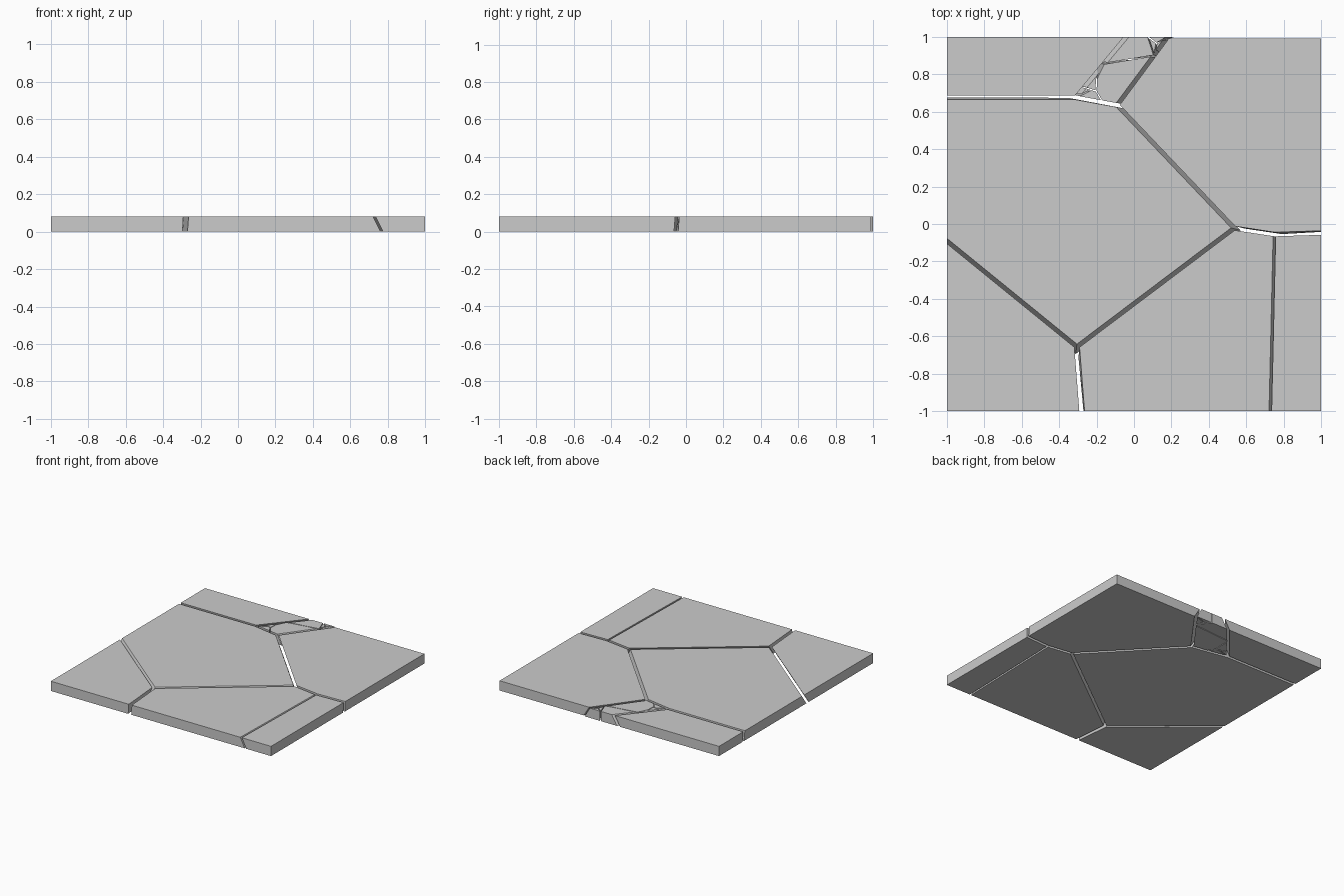
import bpy, bmesh
from mathutils import Vector

if "Cube" in bpy.data.objects:
    bpy.data.objects.remove(bpy.data.objects["Cube"])

H = 0.08        # slab thickness
GAP = 0.011     # half width of the main cracks
FINE = 0.003    # half width of the cracks between shards

# Crack junctions: top x, top y, shift of the bottom end in x and y
N = {
    "sw": (-1, -1, 0, 0), "se": (1, -1, 0, 0), "ne": (1, 1, 0, 0), "nw": (-1, 1, 0, 0),
    "l1": (-1, -.09, 0, -.058), "l2": (-1, .675, 0, .012), "r1": (1, -.047, 0, -.006),
    "f1": (-.278, -1, -.006, 0), "f2": (.728, -1, .04, 0),
    "x": (-.04, 1, -.047, 0), "v": (.075, 1, 0, 0), "e": (.18, 1, .05, 0),
    "j1": (-.305, -.655, -.006, -.053), "j2": (.535, -.022, .05, -.0126),
    "j3": (.75, -.055, .04, -.01), "q": (-.09, .635, .0455, -.008),
    "p": (-.31, .675, -.04, .01), "s": (-.165, .648, 0, 0),
    "t": (-.16, .856, -.04, .01), "d": (-.264, .73, -.04, .01),
    "r": (.107, .9, .045, -.008), "w": (.12, .965, 0, 0),
    "a": (-.2, .775, 0, 0), "b": (-.203, .71, 0, 0), "c": (-.228, .718, 0, 0),
}
SLABS = {
    "centre_slab": "l1 j1 j2 q p l2",
    "front_left_slab": "sw f1 j1 l1",
    "front_middle_slab": "f1 f2 j3 j2 j1",
    "front_right_slab": "f2 se r1 j3",
    "back_right_slab": "q j2 j3 r1 ne e",
    "back_left_slab": "l2 p x nw",
}
SHARDS = {
    "large_shard": "s q r t a b",
    "back_shard": "t r v x",
    "left_shard": "a t d c b",
    "tip_shard": "d p c",
    "lower_shard": "p s b c",
    "chip_a": "r w v",
    "chip_b": "r e w",
    "chip_c": "w e v",
}
WIDTHS = {frozenset(("f2", "j3")): .007, frozenset(("f1", "j1")): .014}


def points(names, level):
    return [Vector((N[n][0] + level * N[n][2], N[n][1] + level * N[n][3])) for n in names]


def area(ps):
    return sum(ps[i - 1].x * ps[i].y - ps[i].x * ps[i - 1].y for i in range(len(ps)))


def on_border(a, b):
    return any(abs(a[k]) == 1 and a[k] == b[k] for k in (0, 1))


def ccw(text):
    names = text.split()
    return names if area(points(names, 0)) > 0 else names[::-1]


shard_edges = set()
for text in SHARDS.values():
    ns = ccw(text)
    shard_edges |= {(ns[i - 1], ns[i]) for i in range(len(ns))}


def edge_inset(name, a, b):
    if on_border(N[a], N[b]):
        return .01 if name == "back_right_slab" and N[a][1] == N[b][1] == 1 else 0
    if name in SHARDS and (b, a) in shard_edges:
        return FINE
    return WIDTHS.get(frozenset((a, b)), GAP)


def inset(ps, ds):
    # Move every edge inwards by its own distance and intersect neighbours
    n, out = len(ps), []
    for i in range(n):
        u = (ps[i] - ps[i - 1]).normalized()
        w = (ps[(i + 1) % n] - ps[i]).normalized()
        a = ps[i] + Vector((-u.y, u.x)) * ds[i - 1]
        b = ps[i] + Vector((-w.y, w.x)) * ds[i]
        k = (b - a).cross(w) / u.cross(w)
        out.append(a + u * k)
    return out


def make_piece(name, text):
    ns = ccw(text)
    n = len(ns)
    ds = [edge_inset(name, ns[i], ns[(i + 1) % n]) for i in range(n)]
    bm = bmesh.new()
    top = [bm.verts.new((p.x, p.y, H)) for p in inset(points(ns, 0), ds)]
    low = [bm.verts.new((p.x, p.y, 0)) for p in inset(points(ns, 1), ds)]
    bm.faces.new(top)
    bm.faces.new(low[::-1])
    for i in range(n):
        bm.faces.new((low[i - 1], low[i], top[i], top[i - 1]))
    me = bpy.data.meshes.new(name)
    bm.to_mesh(me)
    bm.free()
    bpy.context.collection.objects.link(bpy.data.objects.new(name, me))


# Big slabs, then the small shards at the back edge
for name, text in {**SLABS, **SHARDS}.items():
    make_piece(name, text)
